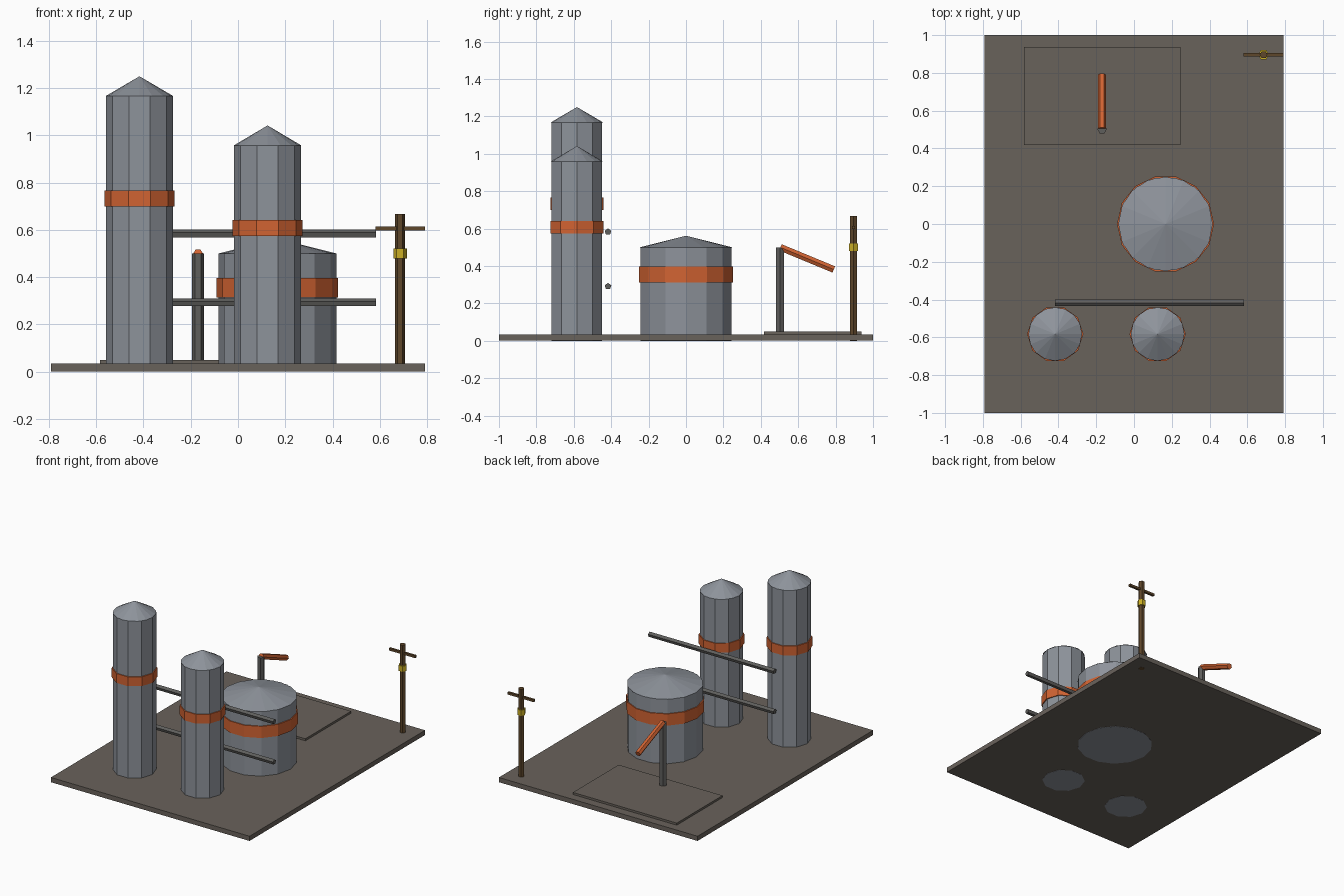
import bpy
import math
from mathutils import Vector

cube = bpy.data.objects.get("Cube")
if cube:
    bpy.data.objects.remove(cube, do_unlink=True)


def material(name, r, g, b):
    mat = bpy.data.materials.new(name)
    mat.use_nodes = True
    mat.diffuse_color = (r, g, b, 1)
    mat.node_tree.nodes["Principled BSDF"].inputs["Base Color"].default_value = (r, g, b, 1)
    return mat


ground = material("ground brown grey", 0.141, 0.122, 0.105)
steel = material("steel grey", 0.270, 0.292, 0.328)
orange = material("safety orange", 0.640, 0.125, 0.032)
pipe_grey = material("dark pipe grey", 0.114, 0.112, 0.107)
wood = material("pole brown", 0.114, 0.063, 0.024)
yellow = material("marker yellow", 0.600, 0.430, 0.018)


def finish(name, mat):
    obj = bpy.context.object
    obj.name = name
    obj.data.name = name
    obj.data.materials.append(mat)
    return obj


def box(name, low, high, mat):
    low, high = Vector(low), Vector(high)
    bpy.ops.mesh.primitive_cube_add(size=1, location=(low + high) / 2)
    obj = finish(name, mat)
    obj.scale = high - low
    return obj


def prism(name, start, end, radius, sides, mat, top_radius=None):
    """Faceted rod, drum or cone between two points, with a corner on the x axis."""
    start, end = Vector(start), Vector(end)
    axis = end - start
    bpy.ops.mesh.primitive_cone_add(
        vertices=sides, radius1=radius, depth=axis.length,
        radius2=radius if top_radius is None else top_radius)
    obj = finish(name, mat)
    # Turn the first corner from +y to +x, then lay the rod along its axis
    for vert in obj.data.vertices:
        x, y, z = vert.co
        vert.co = (y, -x, z)
    obj.rotation_mode = 'QUATERNION'
    obj.rotation_quaternion = Vector((0, 0, 1)).rotation_difference(axis)
    obj.location = (start + end) / 2
    return obj


def tank(name, x, y, radius, sides, height, peak, band_low, band_high):
    """Drum with a shallow conical roof and a painted hoop."""
    prism(name + "_body", (x, y, 0), (x, y, height), radius, sides, steel)
    prism(name + "_roof", (x, y, height), (x, y, peak), radius, 16, steel, 0)
    prism(name + "_band", (x, y, band_low), (x, y, band_high), radius + 0.007, sides, orange)


# Ground slab and pump pad
box("ground_slab", (-0.792, -1, 0.001), (0.792, 1, 0.035), ground)
box("pump_pad", (-0.583, 0.417, 0.03), (0.245, 0.938, 0.05), ground)

# Towers and storage tank
tank("tall_tower", -0.417, -0.583, 0.142, 10, 1.167, 1.25, 0.70, 0.767)
tank("short_tower", 0.125, -0.583, 0.142, 10, 0.958, 1.042, 0.575, 0.642)
tank("storage_tank", 0.167, 0, 0.25, 14, 0.50, 0.5625, 0.313, 0.397)

# Two horizontal pipes behind the towers
for name, z in (("lower_pipe", 0.292), ("upper_pipe", 0.583)):
    pipe = prism(name, (-0.417, -0.417, z), (0.583, -0.417, z), 0.0183, 5, pipe_grey)
    if (pipe.rotation_quaternion @ Vector((1, 0, 0))).z < 0:
        for vert in pipe.data.vertices:
            vert.co.x *= -1
        pipe.data.flip_normals()

# Pump post and sloping arm
prism("pump_post", (-0.169, 0.502, 0.03), (-0.169, 0.502, 0.5), 0.025, 6, pipe_grey)
prism("pump_arm", (-0.169, 0.505, 0.5), (-0.169, 0.79, 0.382), 0.0208, 6, orange)

# Utility pole with crossarm and marker collar
prism("utility_pole", (0.686, 0.896, 0), (0.686, 0.896, 0.667), 0.0208, 6, wood)
box("pole_crossarm", (0.581, 0.888, 0.597), (0.791, 0.904, 0.614), wood)
prism("pole_collar", (0.686, 0.896, 0.48), (0.686, 0.896, 0.521), 0.0285, 6, yellow)
